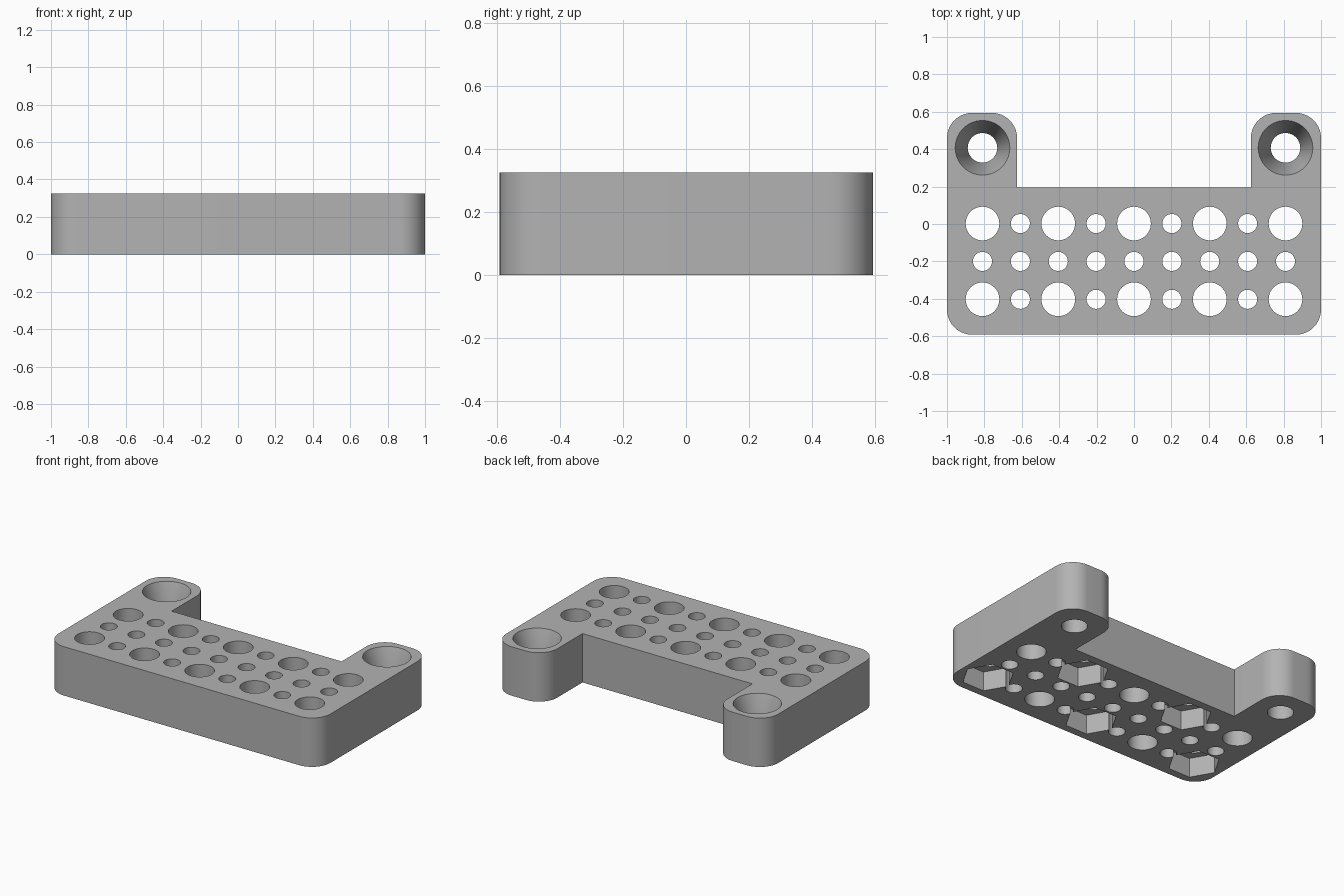
import bpy
import bmesh
from math import cos, sin, pi, radians

cube = bpy.data.objects.get("Cube")
if cube:
    bpy.data.objects.remove(cube, do_unlink=True)

HEIGHT = 0.325
PITCH = 0.2025
ROW_Y = 0.0025
FRONT, BACK, NOTCH_Y, NOTCH_X = -0.592, 0.594, 0.195, 0.625
CORNER = 0.135
LARGE, SMALL = 0.09, 0.051
POCKET_RADIUS, POCKET_DEPTH = 0.16, 0.13

grey = bpy.data.materials.new("plain grey")
grey.use_nodes = True
colour = (0.45, 0.45, 0.45, 1)
grey.diffuse_color = colour
grey.node_tree.nodes["Principled BSDF"].inputs["Base Color"].default_value = colour


def make_object(name, bm):
    bmesh.ops.recalc_face_normals(bm, faces=bm.faces)
    mesh = bpy.data.meshes.new(name)
    bm.to_mesh(mesh)
    bm.free()
    mesh.materials.append(grey)
    obj = bpy.data.objects.new(name, mesh)
    bpy.context.collection.objects.link(obj)
    return obj


def add_turned(bm, x, y, profile, sides):
    """Closed solid of stacked rings, from (radius, z) pairs."""
    rings = [[bm.verts.new((x + r * cos(2 * pi * i / sides),
                            y + r * sin(2 * pi * i / sides), z))
              for i in range(sides)] for r, z in profile]
    for low, high in zip(rings, rings[1:]):
        for i in range(sides):
            j = (i + 1) % sides
            bm.faces.new((low[i], low[j], high[j], high[i]))
    bm.faces.new(rings[0][::-1])
    bm.faces.new(rings[-1])


def rounded(x, y, start):
    """Quarter arc about a corner centre, counterclockwise."""
    return [(x + CORNER * cos(radians(start + a)), y + CORNER * sin(radians(start + a)))
            for a in range(0, 91, 6)]


# Plate with two rear ears: right half outline, then mirrored
half = rounded(1 - CORNER, FRONT + CORNER, 270)
half += rounded(1 - CORNER, BACK - CORNER, 0)
half += rounded(NOTCH_X + CORNER, BACK - CORNER, 90)
half.append((NOTCH_X, NOTCH_Y))
outline = half + [(-x, y) for x, y in reversed(half)]
bm = bmesh.new()
base = bm.faces.new([bm.verts.new((x, y, 0)) for x, y in outline])
top = bmesh.ops.extrude_face_region(bm, geom=[base])["geom"]
bmesh.ops.translate(bm, vec=(0, 0, HEIGHT),
                    verts=[v for v in top if isinstance(v, bmesh.types.BMVert)])
plate = make_object("mounting_plate", bm)

# Grid of holes, with hexagonal pockets under alternate large holes
holes, pockets = bmesh.new(), bmesh.new()
for row in range(3):
    for column in range(-4, 5):
        x, y = column * PITCH, ROW_Y - row * PITCH
        large = row != 1 and column % 2 == 0
        add_turned(holes, x, y, [(LARGE if large else SMALL, -0.1),
                                 (LARGE if large else SMALL, HEIGHT + 0.1)], 48)
        if large and (column // 2 + row // 2) % 2 == 1:
            add_turned(pockets, x, y, [(POCKET_RADIUS, -0.1),
                                       (POCKET_RADIUS, POCKET_DEPTH)], 6)

# Tapered screw holes in the ears
for side in (-1, 1):
    add_turned(holes, side * 4 * PITCH, ROW_Y + 2 * PITCH,
               [(0.079, -0.1), (0.079, 0.12), (0.146, HEIGHT), (0.146, HEIGHT + 0.1)], 64)

# Cut the plate
for name, cutter_mesh in (("hole_cutter", holes), ("pocket_cutter", pockets)):
    cutter = make_object(name, cutter_mesh)
    cutter.hide_render = True
    bpy.context.view_layer.objects.active = plate
    cut = plate.modifiers.new(name, "BOOLEAN")
    cut.operation = "DIFFERENCE"
    cut.solver = "EXACT"
    cut.object = cutter
    bpy.ops.object.modifier_apply(modifier=cut.name)
    bpy.data.objects.remove(cutter, do_unlink=True)

bpy.ops.object.select_all(action="DESELECT")
plate.select_set(True)
bpy.context.view_layer.objects.active = plate
bpy.ops.object.shade_smooth_by_angle(angle=radians(25))
